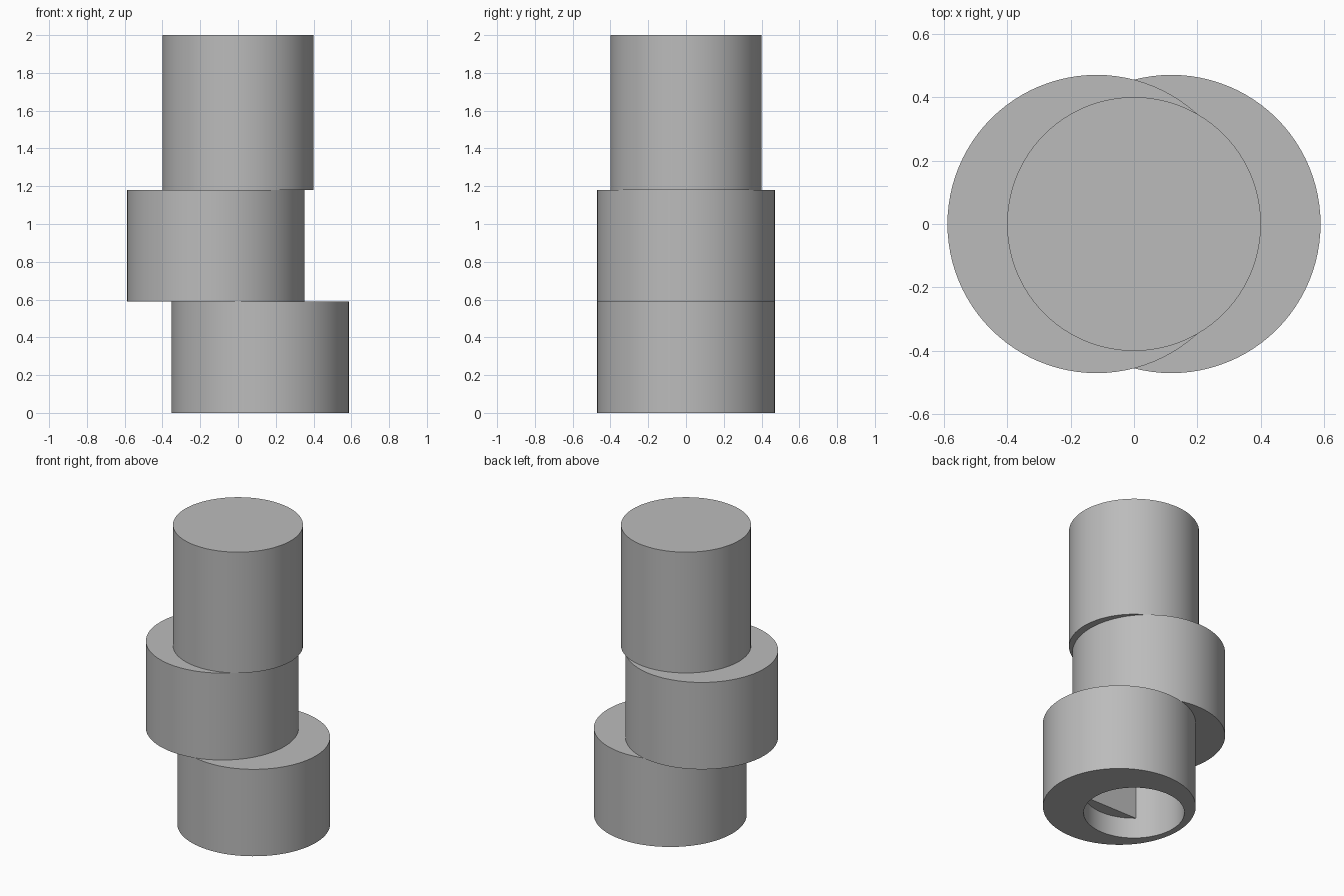
import bpy, bmesh, math

# Remove the default cube
cube = bpy.data.objects.get("Cube")
if cube:
    bpy.data.objects.remove(cube, do_unlink=True)

SIDES = 96
DISC_R, SHAFT_R, BORE_R = 0.47, 0.40, 0.31
OFFSET = 0.118
LOW_TOP, MID_TOP, TOP = 0.59, 1.18, 2.0

steel = bpy.data.materials.new("grey_metal")
steel.use_nodes = True
colour = (0.5, 0.5, 0.5, 1)
steel.diffuse_color = colour
steel.node_tree.nodes["Principled BSDF"].inputs["Base Color"].default_value = colour


def finish(name, bm):
    bmesh.ops.recalc_face_normals(bm, faces=bm.faces)
    mesh = bpy.data.meshes.new(name)
    bm.to_mesh(mesh)
    bm.free()
    mesh.materials.append(steel)
    obj = bpy.data.objects.new(name, mesh)
    bpy.context.collection.objects.link(obj)
    bpy.ops.object.select_all(action='DESELECT')
    obj.select_set(True)
    bpy.context.view_layer.objects.active = obj
    bpy.ops.object.shade_smooth_by_angle(angle=math.radians(30))
    return obj


def ring(bm, radius, cx, z):
    angles = [math.tau * i / SIDES for i in range(SIDES)]
    return [bm.verts.new((cx + radius * math.cos(a), radius * math.sin(a), z)) for a in angles]


def eccentric(name, cx, z0, z1):
    """Off-centre disc with a central bore."""
    bm = bmesh.new()
    loops = [ring(bm, DISC_R, cx, z0), ring(bm, DISC_R, cx, z1),
             ring(bm, BORE_R, 0, z1), ring(bm, BORE_R, 0, z0)]
    for a, b in zip(loops, loops[1:] + loops[:1]):
        for i in range(SIDES):
            j = (i + 1) % SIDES
            bm.faces.new((a[i], a[j], b[j], b[i]))
    return finish(name, bm)


def cylinder(radius, z0, z1):
    bm = bmesh.new()
    bmesh.ops.create_cone(bm, cap_ends=True, segments=SIDES, radius1=radius,
                          radius2=radius, depth=z1 - z0)
    bmesh.ops.translate(bm, verts=bm.verts, vec=(0, 0, (z0 + z1) / 2))
    return bm


# Two opposed eccentric discs
eccentric("lower_eccentric", OFFSET, 0, LOW_TOP)
eccentric("middle_eccentric", -OFFSET, LOW_TOP, MID_TOP)

# Solid round shaft on top
finish("top_shaft", cylinder(SHAFT_R, MID_TOP, TOP))

# Flat inside the bore, set back from the opening
bm = cylinder(BORE_R + 0.01, 0.14, MID_TOP)
bmesh.ops.bisect_plane(bm, geom=bm.verts[:] + bm.edges[:] + bm.faces[:],
                       plane_co=(0, -0.23, 0), plane_no=(0, 1, 0), clear_outer=True)
bmesh.ops.holes_fill(bm, edges=[e for e in bm.edges if e.is_boundary], sides=0)
finish("bore_flat", bm)
